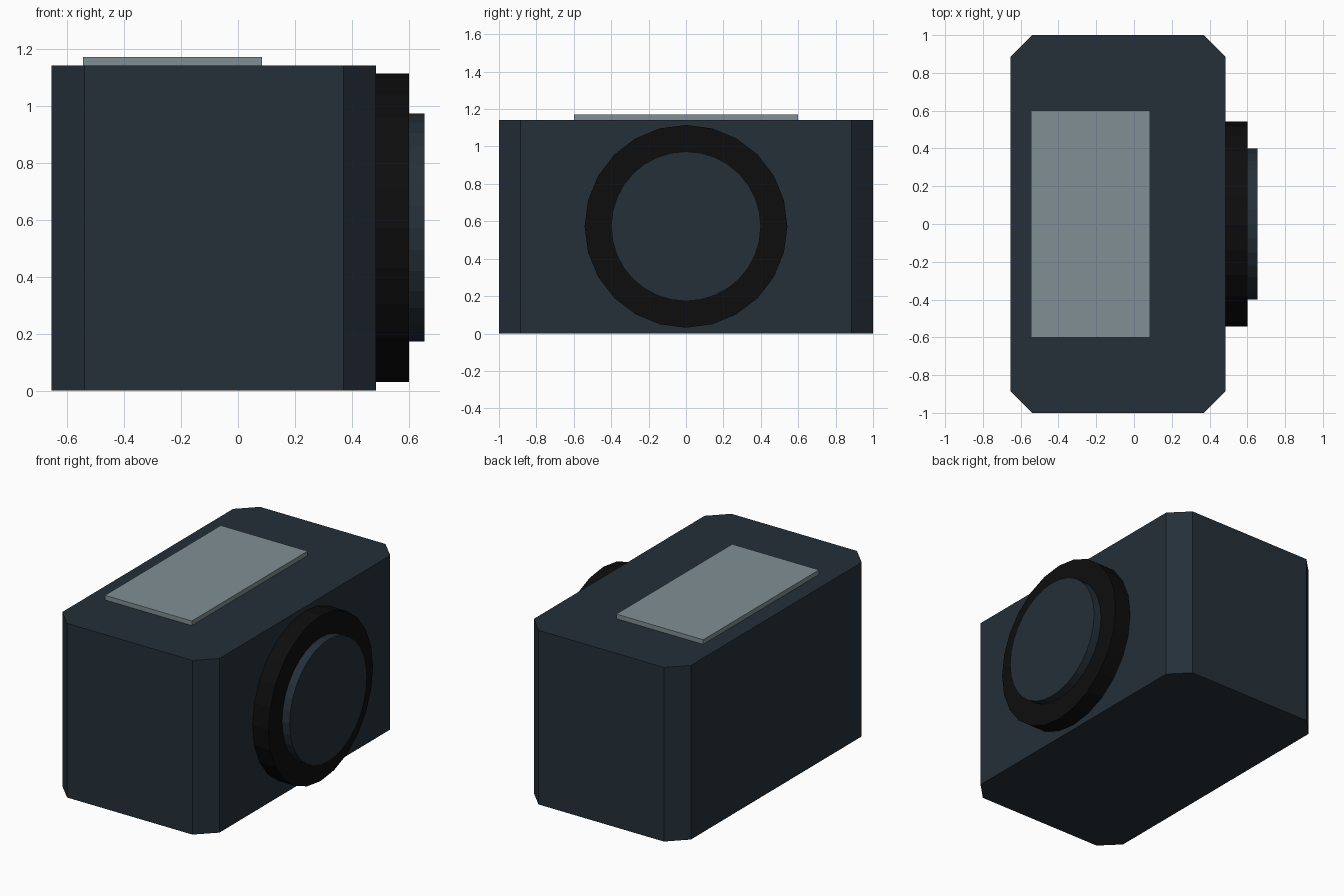
import bpy, bmesh, math
from mathutils import Matrix

if "Cube" in bpy.data.objects:
    bpy.data.objects.remove(bpy.data.objects["Cube"])


def material(name, rgb):
    m = bpy.data.materials.new(name)
    m.diffuse_color = (*rgb, 1)
    m.use_nodes = True
    m.node_tree.nodes["Principled BSDF"].inputs["Base Color"].default_value = m.diffuse_color
    return m


SLATE = material("dark slate", (0.018, 0.029, 0.040))
BLACK = material("black", (0.004, 0.004, 0.004))
GREY = material("pale grey", (0.215, 0.275, 0.295))


def add_object(name, bm, mat):
    bmesh.ops.recalc_face_normals(bm, faces=bm.faces)
    mesh = bpy.data.meshes.new(name)
    bm.to_mesh(mesh)
    bm.free()
    mesh.materials.append(mat)
    obj = bpy.data.objects.new(name, mesh)
    bpy.context.collection.objects.link(obj)
    return obj


def box(name, lo, hi, mat, chamfer=0):
    bm = bmesh.new()
    size = [b - a for a, b in zip(lo, hi)]
    mid = [(a + b) / 2 for a, b in zip(lo, hi)]
    bmesh.ops.create_cube(bm, size=1, matrix=Matrix.Translation(mid) @ Matrix.Diagonal((*size, 1)))
    if chamfer:
        upright = [e for e in bm.edges if abs(e.verts[0].co.z - e.verts[1].co.z) > 0.01]
        bmesh.ops.bevel(bm, geom=upright, offset=chamfer, offset_type='OFFSET',
                        segments=1, affect='EDGES')
    return add_object(name, bm, mat)


def disc(name, x0, x1, radius, z, mat, sides=24):
    bm = bmesh.new()
    place = Matrix.Translation(((x0 + x1) / 2, 0, z)) @ Matrix.Rotation(math.pi / 2, 4, 'Y')
    bmesh.ops.create_cone(bm, cap_ends=True, segments=sides, radius1=radius,
                          radius2=radius, depth=x1 - x0, matrix=place)
    return add_object(name, bm, mat)


# Body with chamfered upright corners
box("body", (-0.655, -1, 0), (0.485, 1, 1.142), SLATE, chamfer=0.115)
# Screen plate on top
box("top_plate", (-0.545, -0.6, 1.142), (0.085, 0.6, 1.172), GREY)
# Round bezel and raised centre on the right side
disc("bezel", 0.485, 0.60, 0.542, 0.573, BLACK)
disc("raised_centre", 0.60, 0.655, 0.40, 0.573, SLATE, sides=32)
